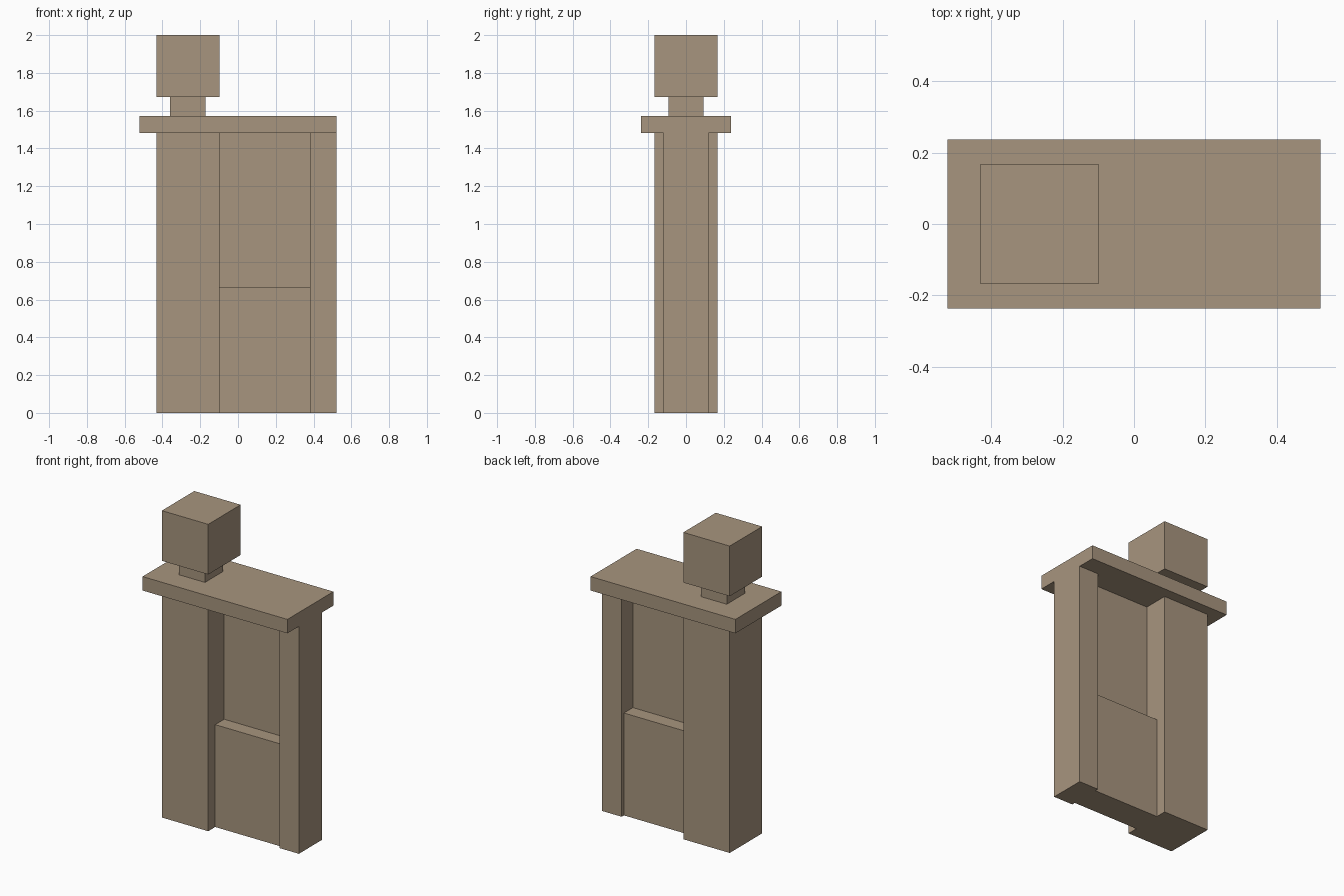
import bpy

cube = bpy.data.objects.get("Cube")
if cube:
    bpy.data.objects.remove(cube, do_unlink=True)

# Single stone colour
COLOUR = (0.39, 0.30, 0.21, 1)
stone = bpy.data.materials.new("warm_stone")
stone.use_nodes = True
stone.diffuse_color = COLOUR
stone.node_tree.nodes["Principled BSDF"].inputs["Base Color"].default_value = COLOUR


def block(name, x0, x1, depth, z0, z1):
    """Flat-faced box centred on y = 0."""
    bpy.ops.mesh.primitive_cube_add(size=1, location=((x0 + x1) / 2, 0, (z0 + z1) / 2))
    ob = bpy.context.object
    ob.name = name
    ob.scale = (x1 - x0, depth, z1 - z0)
    bpy.ops.object.transform_apply(location=False, rotation=False, scale=True)
    ob.data.materials.append(stone)
    return ob


SLAB_BOTTOM, SLAB_TOP, NECK_TOP = 1.482, 1.573, 1.673
POST_IN, JAMB_IN, SILL = -0.098, 0.381, 0.667

# Uprights
block("main_post", -0.432, POST_IN, 0.334, 0, SLAB_BOTTOM)
block("side_jamb", JAMB_IN, 0.522, 0.237, 0, SLAB_BOTTOM)

# Infill between the uprights
block("lower_panel", POST_IN, JAMB_IN, 0.19, 0, SILL)
block("upper_pane", POST_IN, JAMB_IN, 0.005, SILL, SLAB_BOTTOM)

# Overhanging slab and the finial above the main post
block("top_slab", -0.522, 0.522, 0.474, SLAB_BOTTOM, SLAB_TOP)
block("finial_neck", -0.359, -0.173, 0.186, SLAB_TOP, NECK_TOP)
block("finial_cube", -0.432, POST_IN, 0.334, NECK_TOP, 2)
